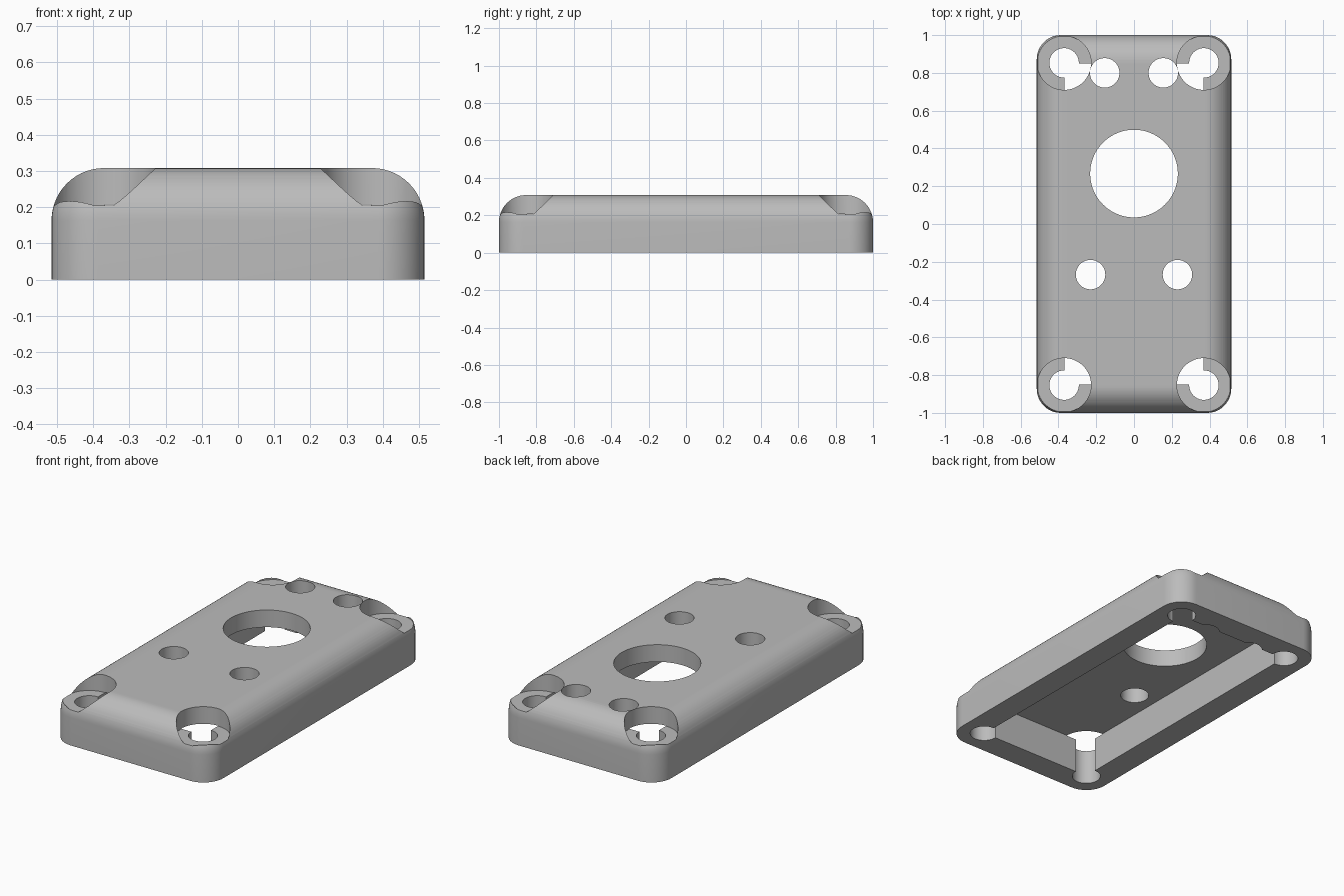
import bpy
import bmesh
from math import sin, cos, pi, radians

cube = bpy.data.objects.get("Cube")
if cube:
    bpy.data.objects.remove(cube, do_unlink=True)

HALF_X, HALF_Y, HEIGHT = 0.515, 1.0, 0.308
CORNER, FILLET = 0.128, 0.145
SCREW_X, SCREW_Y = 0.37, 0.853
HOLE = 0.078

grey = bpy.data.materials.new("light grey")
grey.use_nodes = True
colour = (0.5, 0.5, 0.5, 1)
grey.diffuse_color = colour
grey.node_tree.nodes["Principled BSDF"].inputs["Base Color"].default_value = colour


def make_object(name, bm):
    bmesh.ops.recalc_face_normals(bm, faces=bm.faces)
    mesh = bpy.data.meshes.new(name)
    bm.to_mesh(mesh)
    bm.free()
    mesh.materials.append(grey)
    obj = bpy.data.objects.new(name, mesh)
    bpy.context.collection.objects.link(obj)
    return obj


def rounded_ring(bm, inset, z, steps=12):
    """Rounded rectangle of vertices, drawn inwards by the inset."""
    radius = max(CORNER - inset, 0.004)
    cx, cy = HALF_X - inset - radius, HALF_Y - inset - radius
    ring = []
    for quarter, (sx, sy) in enumerate([(1, 1), (-1, 1), (-1, -1), (1, -1)]):
        for i in range(steps + 1):
            a = (quarter + i / steps) * pi / 2
            ring.append(bm.verts.new((sx * cx + radius * cos(a),
                                      sy * cy + radius * sin(a), z)))
    return ring


def cylinder(name, x, y, radius, bottom, top, sides=64):
    bm = bmesh.new()
    rings = [[bm.verts.new((x + radius * cos(2 * pi * i / sides),
                            y + radius * sin(2 * pi * i / sides), z))
              for i in range(sides)] for z in (bottom, top)]
    skin(bm, rings)
    return make_object(name, bm)


def skin(bm, rings):
    """Join successive rings and cap both ends."""
    for low, high in zip(rings, rings[1:]):
        n = len(low)
        for i in range(n):
            j = (i + 1) % n
            bm.faces.new((low[i], low[j], high[j], high[i]))
    bm.faces.new(rings[0][::-1])
    bm.faces.new(rings[-1])


# Solid cover with filleted upper edges
bm = bmesh.new()
rings = [rounded_ring(bm, 0, 0)]
for k in range(15):
    a = k / 14 * pi / 2
    rings.append(rounded_ring(bm, FILLET * (1 - cos(a)),
                              HEIGHT - FILLET * (1 - sin(a))))
skin(bm, rings)
cover = make_object("cover_plate", bm)

# Underside pocket
bm = bmesh.new()
bmesh.ops.create_cube(bm, size=1)
for v in bm.verts:
    v.co.x *= 2 * 0.367
    v.co.y *= 2 * 0.85
    v.co.z = 0.207 if v.co.z > 0 else -0.1
cutters = [make_object("pocket_cutter", bm)]

# Large opening and mirrored pairs of holes
cutters.append(cylinder("large_hole_cutter", 0, 0.267, 0.232, -0.1, 0.5, 96))
for side in (-1, 1):
    cutters.append(cylinder("back_hole_cutter", side * 0.155, 0.8, HOLE, -0.1, 0.5))
    cutters.append(cylinder("middle_hole_cutter", side * 0.23, -0.268, HOLE, -0.1, 0.5))
    # Counterbored corner screw holes
    for end in (-1, 1):
        x, y = side * SCREW_X, end * SCREW_Y
        cutters.append(cylinder("counterbore_cutter", x, y, 0.143, 0.205, 0.5))
        cutters.append(cylinder("screw_hole_cutter", x, y, HOLE, -0.1, 0.5))

# Cut everything out of the cover, then discard the cutters
bpy.ops.object.select_all(action='DESELECT')
bpy.context.view_layer.objects.active = cover
cover.select_set(True)
for cutter in cutters:
    cutter.hide_render = True
    mod = cover.modifiers.new(cutter.name, 'BOOLEAN')
    mod.operation = 'DIFFERENCE'
    mod.solver = 'EXACT'
    mod.object = cutter
    bpy.ops.object.modifier_apply(modifier=mod.name)
for cutter in cutters:
    bpy.data.objects.remove(cutter, do_unlink=True)

bpy.ops.object.shade_smooth_by_angle(angle=radians(25))
